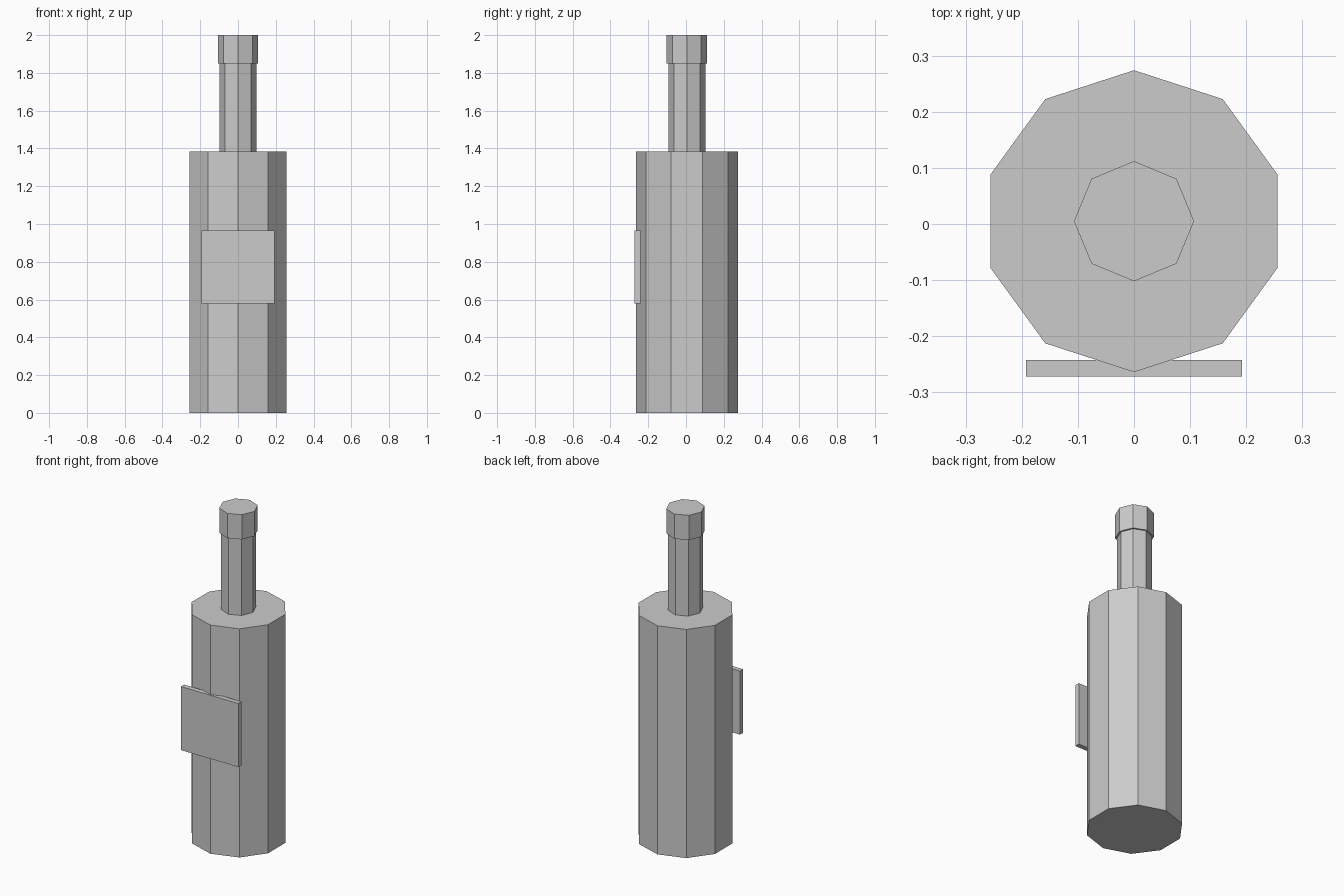
import bpy

if "Cube" in bpy.data.objects:
    bpy.data.objects.remove(bpy.data.objects["Cube"], do_unlink=True)

# One plain grey for the whole bottle
GREY = (0.6, 0.6, 0.6, 1.0)
grey = bpy.data.materials.new("plain_grey")
grey.use_nodes = True
grey.diffuse_color = GREY
grey.node_tree.nodes["Principled BSDF"].inputs["Base Color"].default_value = GREY

AXIS_Y = 0.005  # the bottle sits slightly back to balance the label


def finish(name):
    obj = bpy.context.object
    obj.name = name
    obj.data.materials.append(grey)
    return obj


def prism(name, sides, radius, bottom, top):
    bpy.ops.mesh.primitive_cylinder_add(
        vertices=sides, radius=radius, depth=top - bottom,
        location=(0, AXIS_Y, (bottom + top) / 2))
    return finish(name)


# Bottle: body, neck and cap
prism("body", 10, 0.269, 0, 1.385)
prism("neck", 8, 0.097, 1.385, 1.85)
prism("cap", 8, 0.107, 1.85, 2)

# Flat label plate on the front
bpy.ops.mesh.primitive_cube_add(size=1, location=(0, -0.257, 0.772))
label = finish("label")
label.scale = (0.385, 0.03, 0.385)
bpy.ops.object.transform_apply(location=False, rotation=False, scale=True)
